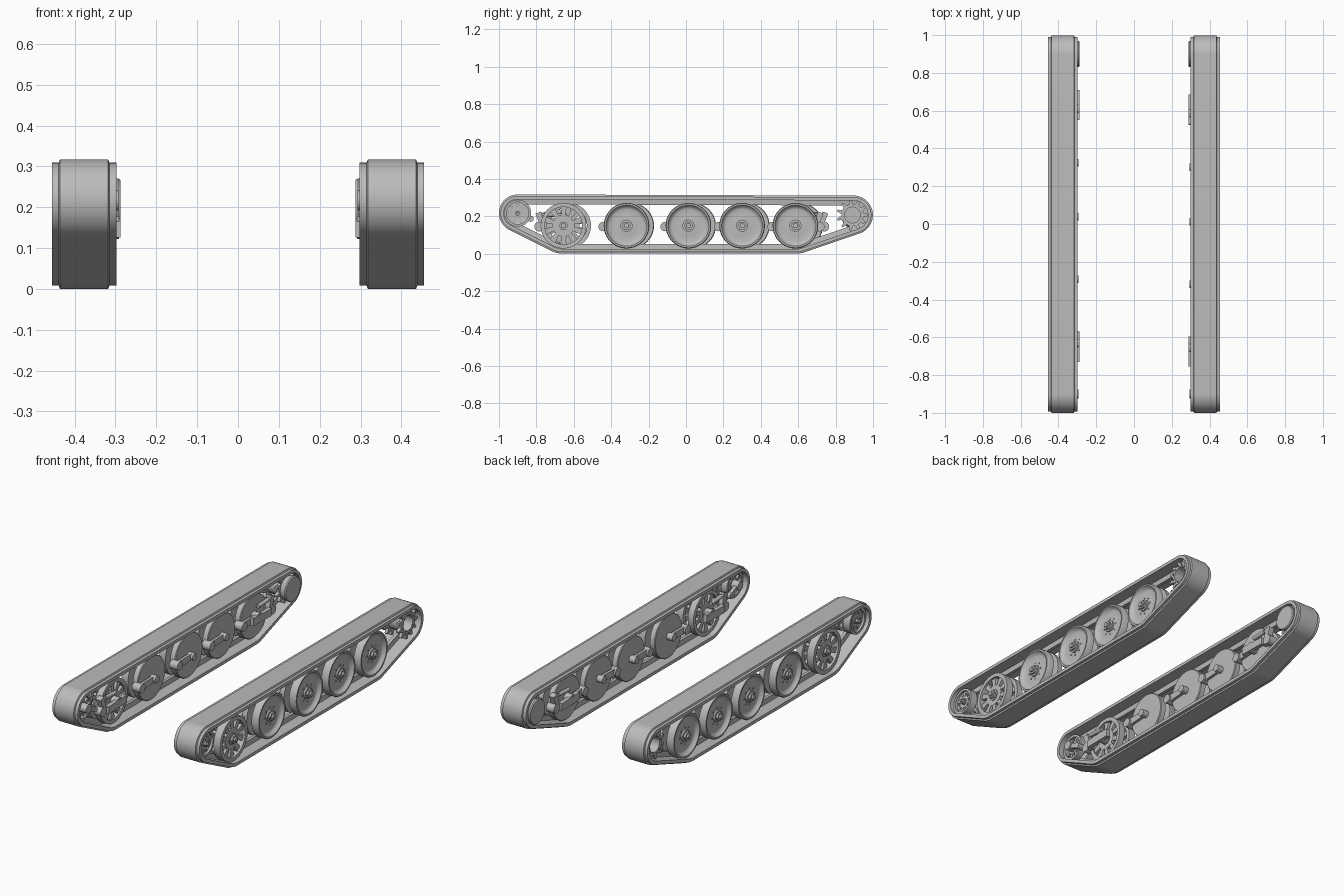
import bpy, bmesh, math
from mathutils import Vector

cube = bpy.data.objects.get("Cube")
if cube:
    bpy.data.objects.remove(cube)

steel = bpy.data.materials.new("steel_grey")
steel.use_nodes = True
steel.diffuse_color = (0.5, 0.5, 0.5, 1)
steel.node_tree.nodes["Principled BSDF"].inputs["Base Color"].default_value = (0.5, 0.5, 0.5, 1)


def finish(name, bm, angle=40):
    bmesh.ops.recalc_face_normals(bm, faces=bm.faces)
    mesh = bpy.data.meshes.new(name)
    bm.to_mesh(mesh)
    bm.free()
    mesh.materials.append(steel)
    obj = bpy.data.objects.new(name, mesh)
    bpy.context.collection.objects.link(obj)
    bpy.ops.object.select_all(action='DESELECT')
    bpy.context.view_layer.objects.active = obj
    obj.select_set(True)
    bpy.ops.object.shade_smooth_by_angle(angle=math.radians(angle))


def skin(bm, rings, closed):
    """Join matching rings of points; the ring sequence itself wraps round."""
    rows = [[bm.verts.new(p) for p in ring] for ring in rings]
    for i, a in enumerate(rows):
        b = rows[(i + 1) % len(rows)]
        for j in range(len(a) - (0 if closed else 1)):
            k = (j + 1) % len(a)
            bm.faces.new((a[j], a[k], b[k], b[j]))


def lathe(bm, side, y, z, profile, segs=40, closed=False):
    """Turn an (x, radius) profile about an axle along x."""
    rings = []
    for i in range(segs):
        t = math.tau * i / segs
        rings.append([(side * x, y + r * math.cos(t), z + r * math.sin(t)) for x, r in profile])
    skin(bm, rings, closed)
    bmesh.ops.remove_doubles(bm, verts=bm.verts, dist=1e-5)


def drum(bm, side, y, z, r, x0, x1, segs=24):
    lathe(bm, side, y, z, [(x0, 0), (x0, r), (x1, r), (x1, 0)], segs)


def bolts(bm, side, y, z, ring, r, x0, x1, count):
    for i in range(count):
        t = math.tau * i / count
        drum(bm, side, y + ring * math.cos(t), z + ring * math.sin(t), r, x0, x1, 6)


def bar(bm, side, a, b, wa, wb, x0, x1):
    """Flat tapered link from a to b, both (y, z)."""
    a, b = Vector(a), Vector(b)
    d = (b - a).normalized()
    n = Vector((-d.y, d.x))
    outline = (a + n * wa, a - n * wa, b - n * wb, b + n * wb)
    ends = [[bm.verts.new((side * x, *p)) for p in outline] for x in (x0, x1)]
    for e in ends:
        bm.faces.new(e)
    for i in range(4):
        j = (i + 1) % 4
        bm.faces.new((ends[0][i], ends[0][j], ends[1][j], ends[1][i]))


def tube(bm, a, b, r, segs=16):
    """Round rod between two points in space."""
    a, b = Vector(a), Vector(b)
    q = (b - a).to_track_quat('Z', 'Y')
    rings = []
    for i in range(segs):
        t = math.tau * i / segs
        o = q @ Vector((r * math.cos(t), r * math.sin(t), 0))
        rings.append([a, a + o, b + o, b])
    skin(bm, rings, False)
    bmesh.ops.remove_doubles(bm, verts=bm.verts, dist=1e-5)


# Wheel layout as (y, z)
IDLER, SPROCKET, FINAL_DRIVE = (-0.9, 0.217), (0.89, 0.207), (0.9, 0.202)
ROAD_Y, ROAD_Z, ROAD_R = (-0.655, -0.318, 0.013, 0.30, 0.585), 0.15, 0.122
WRAP = [(*IDLER, 0.1), (0.895, 0.207, 0.104), (ROAD_Y[0], ROAD_Z, 0.15), (ROAD_Y[-1], ROAD_Z, 0.15)]


def track(side):
    section = [(0.298, 0.008), (0.315, 0.008), (0.318, 0), (0.436, 0), (0.439, 0.008), (0.455, 0.008),
               (0.455, 0.026), (0.388, 0.026), (0.385, 0.053), (0.368, 0.053), (0.365, 0.026), (0.298, 0.026)]
    rings = []
    for i in range(120):
        t = math.tau * i / 120
        c, s = math.cos(t), math.sin(t)
        y, z, r = max(WRAP, key=lambda w: w[0] * c + w[1] * s + w[2])
        rings.append([(side * x, y + (r - o) * c, z + (r - o) * s) for x, o in section])
    bm = bmesh.new()
    skin(bm, rings, True)
    return bm


def hub(bm, side, y, z, k=1.0):
    drum(bm, side, y, z, 0.032 * k, 0.33, 0.428, 24)
    drum(bm, side, y, z, 0.024 * k, 0.42, 0.44, 6)
    drum(bm, side, y, z, 0.013 * k, 0.43, 0.45, 12)
    bolts(bm, side, y, z, 0.046 * k, 0.004, 0.41, 0.422, 8)


def solid_wheel(side, y, z, r):
    bm = bmesh.new()
    lathe(bm, side, y, z, [(0.392, 0), (0.392, r), (0.428, r), (0.434, r * 0.97), (0.434, r * 0.9),
                           (0.418, r * 0.82), (0.413, r * 0.72), (0.418, r * 0.45), (0.418, 0)])
    lathe(bm, side, y, z, [(0.33, 0), (0.33, r * 0.97), (0.334, r), (0.362, r), (0.362, 0)])
    hub(bm, side, y, z, r / ROAD_R)
    return bm


def spoked_wheel(side, y, z, r, count=10):
    bm = bmesh.new()
    for x0, x1 in ((0.327, 0.362), (0.392, 0.434)):
        lathe(bm, side, y, z, [(x0, r * 0.82), (x0, r), (x1, r), (x1, r * 0.82)], 40, True)
        m = (x0 + x1) / 2
        drum(bm, side, y, z, r * 0.48, m - 0.01, m + 0.01)
        for i in range(count):
            t = math.tau * (i + 0.5) / count
            d = Vector((math.cos(t), math.sin(t)))
            c = Vector((y, z))
            bar(bm, side, c + d * r * 0.4, c + d * r * 0.85, r * 0.075, r * 0.14, m - 0.009, m + 0.009)
    hub(bm, side, y, z, r / ROAD_R)
    return bm


def sprocket(side, y, z, teeth=11):
    bm = bmesh.new()
    c = Vector((y, z))
    for x0, x1 in ((0.325, 0.342), (0.412, 0.43)):
        lathe(bm, side, y, z, [(x0, 0.042), (x0, 0.06), (x1, 0.06), (x1, 0.042)], 33, True)
        for i in range(teeth):
            t = math.tau * i / teeth
            d = Vector((math.cos(t), math.sin(t)))
            bar(bm, side, c + d * 0.055, c + d * 0.084, 0.012, 0.005, x0, x1)
    # hollow drum with a deeply recessed plate
    lathe(bm, side, y, z, [(0.325, 0.042), (0.325, 0.05), (0.428, 0.05), (0.428, 0.042)], 32, True)
    drum(bm, side, y, z, 0.045, 0.325, 0.365)
    bolts(bm, side, y, z, 0.051, 0.004, 0.425, 0.436, 11)
    return bm


def final_drive(side, y, z):
    bm = bmesh.new()
    lathe(bm, side, y, z, [(0.328, 0), (0.328, 0.062), (0.294, 0.069), (0.288, 0.065), (0.288, 0)])
    return bm


def swing_arm(side, y, z):
    bm = bmesh.new()
    pivot = (y - 0.125, z - 0.005)
    drum(bm, side, y, z, 0.02, 0.294, 0.335, 16)
    drum(bm, side, *pivot, 0.025, 0.298, 0.348, 16)
    bar(bm, side, (y, z), pivot, 0.016, 0.02, 0.308, 0.324)
    return bm


def shock_absorber(side, y, z, way):
    """Heavy end-station lever with a damper; way is the direction along y."""
    bm = bmesh.new()
    end = (y + 0.13 * way, z - 0.005)
    drum(bm, side, y, z, 0.028, 0.292, 0.335, 20)
    bar(bm, side, (y - 0.06 * way, z), (y + 0.1 * way, z - 0.004), 0.022, 0.02, 0.288, 0.311)
    bar(bm, side, (y + 0.09 * way, z - 0.004), end, 0.02, 0.02, 0.302, 0.33)
    drum(bm, side, *end, 0.026, 0.3, 0.348, 16)
    a = (side * 0.312, y + 0.01 * way, z + 0.055)
    tube(bm, a, (side * 0.312, y + 0.1 * way, z + 0.06), 0.011)
    tube(bm, a, (side * 0.312, y + 0.14 * way, z + 0.062), 0.007)
    bar(bm, side, (y + 0.11 * way, z), (y + 0.135 * way, z + 0.07), 0.014, 0.016, 0.304, 0.335)
    return bm


def idler_crank(side, y, z):
    bm = bmesh.new()
    drum(bm, side, y, z, 0.025, 0.293, 0.335, 16)
    bar(bm, side, (y, z), (y + 0.07, z - 0.03), 0.015, 0.012, 0.3, 0.318)
    drum(bm, side, y + 0.07, z - 0.03, 0.016, 0.299, 0.335, 16)
    return bm


def idler_wheel(side, y, z, r):
    """Spoked wheel whose outer face is closed by a bolted dish."""
    bm = spoked_wheel(side, y, z, r, 8)
    lathe(bm, side, y, z, [(0.4, 0), (0.4, r * 0.9), (0.422, r * 0.86), (0.416, r * 0.6), (0.416, 0)])
    bolts(bm, side, y, z, r * 0.62, 0.005, 0.41, 0.424, 10)
    return bm


# Both running gears; the road wheels of one side are set slightly back
for side, label, shift in ((1, "left", 0.0), (-1, "right", 0.025)):
    finish(label + "_track", track(side), 25)
    finish(label + "_idler_wheel", idler_wheel(side, *IDLER, 0.072))
    finish(label + "_idler_crank", idler_crank(side, *IDLER))
    finish(label + "_drive_sprocket", sprocket(side, *SPROCKET))
    finish(label + "_final_drive", final_drive(side, *FINAL_DRIVE))
    for n, y in enumerate(ROAD_Y):
        y += shift
        build = spoked_wheel if n == 0 else solid_wheel
        finish(f"{label}_road_wheel_{n + 1}", build(side, y, ROAD_Z, ROAD_R))
        if n > 0:
            finish(f"{label}_swing_arm_{n + 1}", swing_arm(side, y, ROAD_Z))
        if n in (0, len(ROAD_Y) - 1):
            way = -1 if n == 0 else 1
            finish(f"{label}_shock_absorber_{n + 1}", shock_absorber(side, y, ROAD_Z, way))
